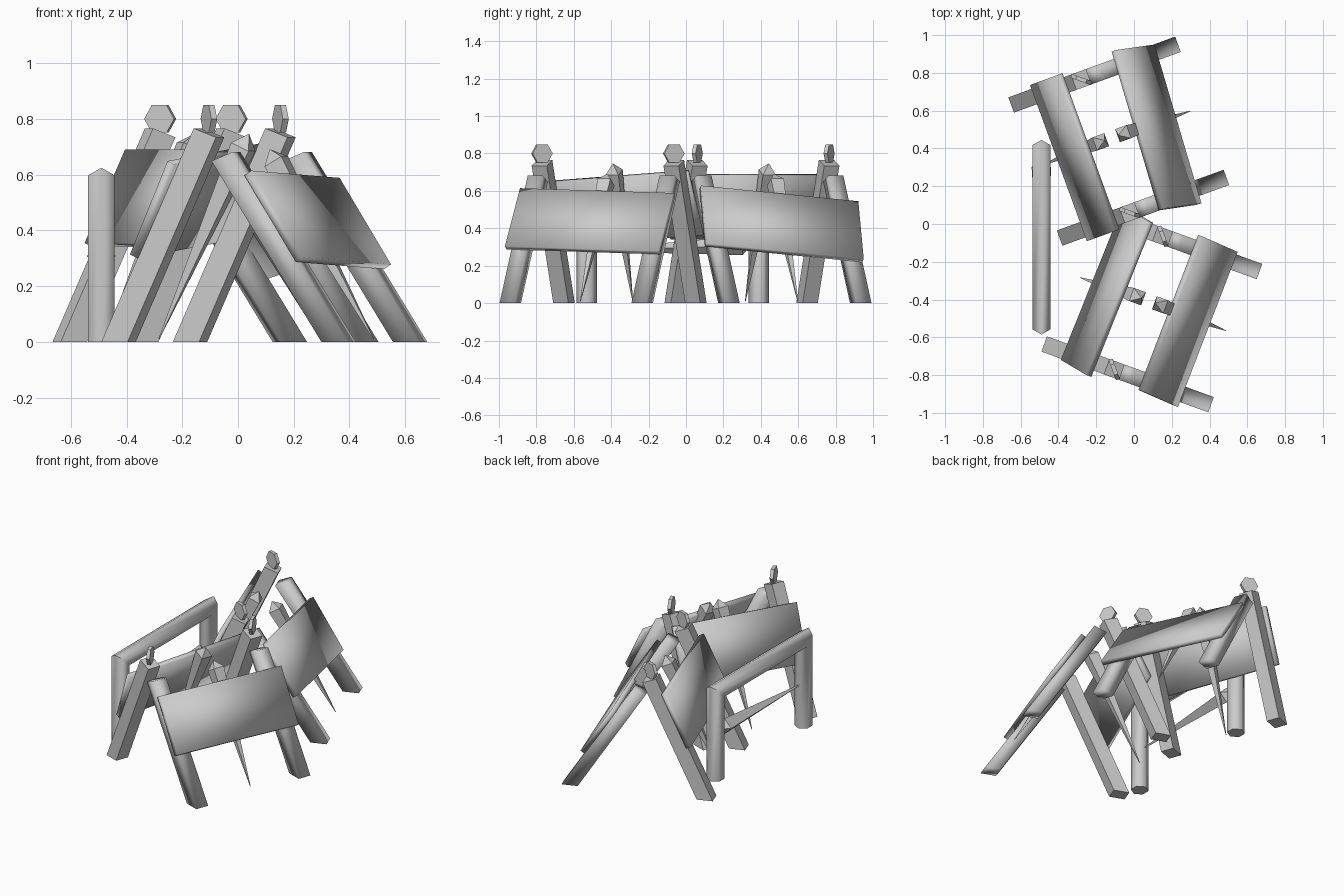
import bpy, bmesh
from math import radians, cos, sin, pi, tau
from mathutils import Vector, Matrix

cube = bpy.data.objects.get("Cube")
if cube:
    bpy.data.objects.remove(cube, do_unlink=True)

grey = bpy.data.materials.new("plain_grey")
grey.use_nodes = True
colour = (0.6, 0.6, 0.6, 1)
grey.diffuse_color = colour
grey.node_tree.nodes["Principled BSDF"].inputs["Base Color"].default_value = colour


def loft(name, rings, place=Matrix(), smooth=False):
    """Skin a list of equal point rings and cap both ends."""
    bm = bmesh.new()
    loops = [[bm.verts.new(p) for p in ring] for ring in rings]
    n = len(loops[0])
    for a, b in zip(loops, loops[1:]):
        for i in range(n):
            j = (i + 1) % n
            bm.faces.new((a[i], a[j], b[j], b[i]))
    bm.faces.new(loops[0])
    bm.faces.new(loops[-1])
    bmesh.ops.recalc_face_normals(bm, faces=bm.faces)
    for f in bm.faces:
        f.smooth = smooth
    mesh = bpy.data.meshes.new(name)
    bm.to_mesh(mesh)
    bm.free()
    mesh.materials.append(grey)
    obj = bpy.data.objects.new(name, mesh)
    obj.matrix_world = place
    bpy.context.collection.objects.link(obj)
    return obj


def ring(centre, a, b, radius, sides, phase=0.0):
    return [centre + radius * (a * cos(phase + tau * i / sides) + b * sin(phase + tau * i / sides))
            for i in range(sides)]


def spike(name, top, tip, place=Matrix()):
    """Square bar with a short point at the top and a long taper to the tip."""
    top, tip = Vector(top), Vector(tip)
    axis = (tip - top).normalized()
    side = axis.orthogonal().normalized()
    if abs(axis.y) < 0.5:
        side = Vector((0, 1, 0))
    other = axis.cross(side)
    rings = [ring(c, side, other, r, 4, pi / 4)
             for c, r in ((top, 0.002), (top + axis * 0.05, 0.052), (tip, 0.002))]
    loft(name, rings, place)


HALF = 0.05     # half leg depth, measured level
V = 0.375       # half distance between the end frames
# side: (foot, top, top height)
TALL = (-0.41, -0.065, 0.75)
SHORT = (0.43, 0.0, 0.665)


def leg(name, data, v, place, smooth):
    foot, top, height = data
    sign = 1 if top > foot else -1
    drop = 0.016 * sign
    lean = (top - foot) / height
    profile = [(foot - HALF, 0), (foot + HALF, 0),
               (top + HALF - lean * drop, height - drop),
               (top - HALF + lean * drop, height + drop)]
    loft(name, [[(u, v + w, z) for u, z in profile] for w in (-0.043, 0.043)], place, smooth)


def panel(name, data, z, size, tilt, place):
    """Board lying on the outer face of a pair of legs, turned a little in its plane."""
    foot, top, height = data
    out = 1 if foot > 0 else -1
    up = Vector((top - foot, 0, height)).normalized()
    normal = Vector((up.z * out, 0, -up.x * out))
    u = foot + (top - foot) * z / height + out * HALF
    centre = Vector((u, 0, z))
    along = Vector((0, cos(tilt), 0)) + up * sin(tilt)
    rise = up * cos(tilt) - Vector((0, sin(tilt), 0))
    corners = [(-1, -1), (1, -1), (1, 1), (-1, 1)]
    rings = [[centre + normal * t + along * i * 0.44 + rise * j * size / 2 for i, j in corners]
             for t in (-0.002, 0.03)]
    loft(name, rings, place, True)


def barricade(prefix, x, y, angle, disc_angle, boards):
    place = Matrix.Translation((x, y, 0)) @ Matrix.Rotation(radians(angle), 4, 'Z')
    for end, v in (("front", -V), ("back", V)):
        leg(f"{prefix}_{end}_tall_leg", TALL, v, place, False)
        leg(f"{prefix}_{end}_short_leg", SHORT, v, place, True)
        # Six-sided lamp disc on top of the tall leg
        c = place @ Vector((TALL[1], v, 0.8))
        a = Vector((cos(radians(disc_angle)), sin(radians(disc_angle)), 0))
        up = Vector((0, 0, 1))
        n = a.cross(up) * 0.011
        loft(f"{prefix}_{end}_lamp", [ring(c + n * s, a, up, 0.057, 6) for s in (-1, 1)])
    for side, data, (z, size, tilt) in zip(("right", "left"), (TALL, SHORT), boards):
        panel(f"{prefix}_{side}_board", data, z, size, radians(tilt), place)
    # Pointed middle stays
    spike(f"{prefix}_right_stay", (-0.06, 0.03, 0.745), (-0.4, 0.02, 0.01), place)
    spike(f"{prefix}_left_stay", (0.02, 0.03, 0.69), (0.42, 0.02, 0.01), place)


barricade("front_barricade", 0.085, -0.44, -20, 110, ((0.5, 0.37, 4.5), (0.43, 0.37, -2)))
barricade("back_barricade", -0.09, 0.435, 20, -20, ((0.51, 0.37, 0), (0.416, 0.37, -6.5)))

# Bent six-sided rail with mitred corners
X, Y0, Y1, TOP, R = -0.49, -0.53, 0.39, 0.57, 0.055
section = [(R * cos(tau * i / 6), R * sin(tau * i / 6)) for i in range(6)]
rail = loft("hoop_rail", [
    [(X + s, Y0 - o, 0) for o, s in section],
    [(X + s, Y0 - o, TOP + o) for o, s in section],
    [(X + s, Y1 + o, TOP + o) for o, s in section],
    [(X + s, Y1 + o, 0) for o, s in section]])
bpy.ops.object.select_all(action='DESELECT')
rail.select_set(True)
bpy.context.view_layer.objects.active = rail
bpy.ops.object.shade_smooth_by_angle(angle=radians(65))

# Tapered crossbar between the rail posts
spike("rail_crossbar", (X, Y1 - 0.04, 0.31), (X, Y0, 0.28))
